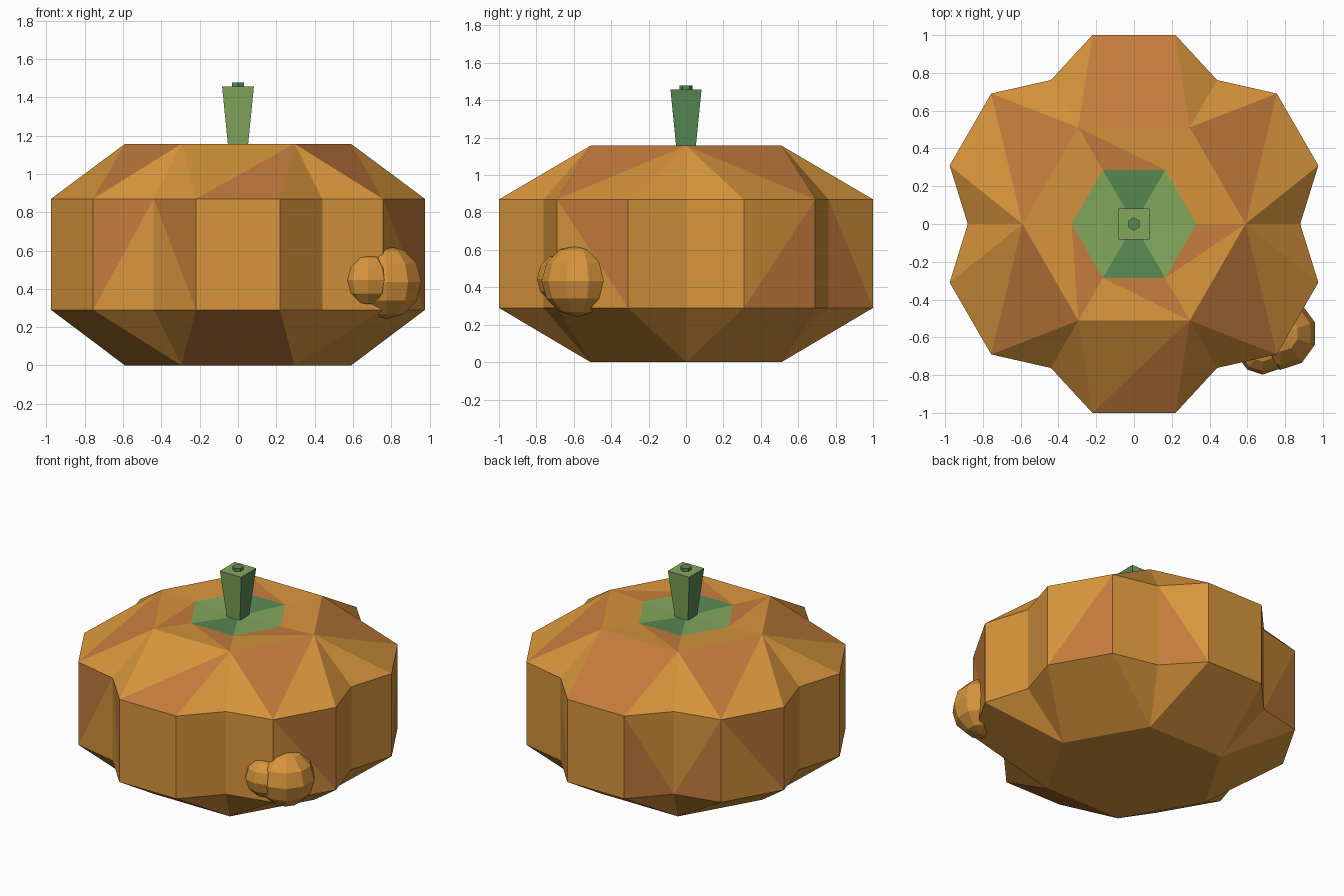
import bpy, bmesh
from math import cos, sin, radians, pi
from mathutils import Matrix, Vector

cube = bpy.data.objects.get("Cube")
if cube:
    bpy.data.objects.remove(cube, do_unlink=True)


def material(name, rgb):
    m = bpy.data.materials.new(name)
    m.use_nodes = True
    m.diffuse_color = (*rgb, 1)
    m.node_tree.nodes["Principled BSDF"].inputs["Base Color"].default_value = (*rgb, 1)
    return m


ORANGE, RED, GREEN, DARK = range(4)
palette = [
    material("golden orange", (0.68, 0.30, 0.045)),
    material("burnt orange", (0.55, 0.20, 0.045)),
    material("leaf green", (0.23, 0.39, 0.11)),
    material("dark green", (0.10, 0.25, 0.09)),
]


def finish(bm, name, recalc=True):
    if recalc:
        bmesh.ops.recalc_face_normals(bm, faces=bm.faces[:])
    mesh = bpy.data.meshes.new(name)
    bm.to_mesh(mesh)
    bm.free()
    for m in palette:
        mesh.materials.append(m)
    obj = bpy.data.objects.new(name, mesh)
    bpy.context.collection.objects.link(obj)
    return obj


def ring(bm, polar, z):
    return [bm.verts.new((r * cos(radians(a)), r * sin(radians(a)), z)) for a, r in polar]


def face(bm, verts, colour=ORANGE):
    f = bm.faces.new(verts)
    f.material_index = colour


# Body: six lobes, each a flat pair of corners between two valleys
bm = bmesh.new()
outline = []
for k in range(6):
    outline += [(60 * k, 0.88), (60 * k + 17.6, 1.024), (60 * k + 42.4, 1.024)]
hexagon = [60 * k for k in range(6)]
low = ring(bm, outline, 0.29)
high = ring(bm, outline, 0.87)
base = ring(bm, [(a, 0.59) for a in hexagon], 0)
shoulder = ring(bm, [(a, 0.59) for a in hexagon], 1.157)
rim = ring(bm, [(a, 0.33) for a in hexagon], 1.145)
centre = bm.verts.new((0, 0, 1.13))

# Walls; two-tone panels are split on a rising or falling diagonal
rising_upper, rising_lower = {11}, {1, 6}
falling_upper, falling_lower = {7, 12, 16}, {3, 5}
for i in range(18):
    j = (i + 1) % 18
    a, b, c, d = low[i], low[j], high[j], high[i]
    if i in rising_upper | rising_lower:
        face(bm, (a, b, c), RED if i in rising_lower else ORANGE)
        face(bm, (a, c, d), RED if i in rising_upper else ORANGE)
    elif i in falling_upper | falling_lower:
        face(bm, (a, b, d), RED if i in falling_lower else ORANGE)
        face(bm, (b, c, d), RED if i in falling_upper else ORANGE)
    else:
        face(bm, (a, b, c, d))

# Sloping top and bottom, inner ring and green crown, one lobe at a time
BACK, FRONT = 1, 4
for k in range(6):
    n = (k + 1) % 6
    v, p, q = 3 * k, 3 * k + 1, 3 * k + 2
    w = (3 * k + 3) % 18
    # valley triangles
    for edge, cap in ((high, shoulder), (low, base)):
        face(bm, (edge[v], edge[p], cap[k]))
        face(bm, (edge[q], edge[w], cap[n]))
    # lobe slopes
    inner = ORANGE if k == FRONT else RED
    outer = RED if k in (BACK, FRONT) else ORANGE
    if k in (0, 3):
        face(bm, (high[q], shoulder[n], shoulder[k]), inner)
        face(bm, (high[p], high[q], shoulder[k]), outer)
    else:
        face(bm, (high[p], shoulder[n], shoulder[k]), inner)
        face(bm, (high[p], high[q], shoulder[n]), outer)
    face(bm, (low[p], low[q], base[n], base[k]), RED if k == FRONT else ORANGE)
    # inner ring
    face(bm, (shoulder[k], shoulder[n], rim[k]))
    face(bm, (shoulder[n], rim[n], rim[k]), ORANGE if k in (0, 2) else RED)
    # green crown
    face(bm, (rim[k], rim[n], centre), DARK if k in (BACK, FRONT) else GREEN)
face(bm, base)
finish(bm, "pumpkin_body")

# Stem: square column widening upward, darker on its left and right sides
bm = bmesh.new()
bmesh.ops.create_cube(bm, size=1)
for v in bm.verts:
    half = 0.083 if v.co.z > 0 else 0.05
    v.co = (half * 2 * v.co.x, half * 2 * v.co.y, 1.457 if v.co.z > 0 else 1.125)
bm.normal_update()
for f in bm.faces:
    f.material_index = DARK if abs(f.normal.x) > 0.5 else GREEN
finish(bm, "stem")

# Stem tip: small hexagonal stub
bm = bmesh.new()
bmesh.ops.create_cone(bm, cap_ends=True, segments=6, radius1=0.035, radius2=0.035, depth=0.03,
                      matrix=Matrix.Translation((0, 0, 1.463)))
for f in bm.faces:
    f.material_index = DARK
finish(bm, "stem_tip")

# Warts: two overlapping faceted balls on the front left lobe
for name, centre, radius in (("small_wart", (0.68, -0.66, 0.445), 0.137),
                             ("large_wart", (0.775, -0.58, 0.435), 0.192)):
    bm = bmesh.new()
    bmesh.ops.create_uvsphere(bm, u_segments=10, v_segments=6, radius=radius,
                              matrix=Matrix.Translation(centre))
    finish(bm, name)
